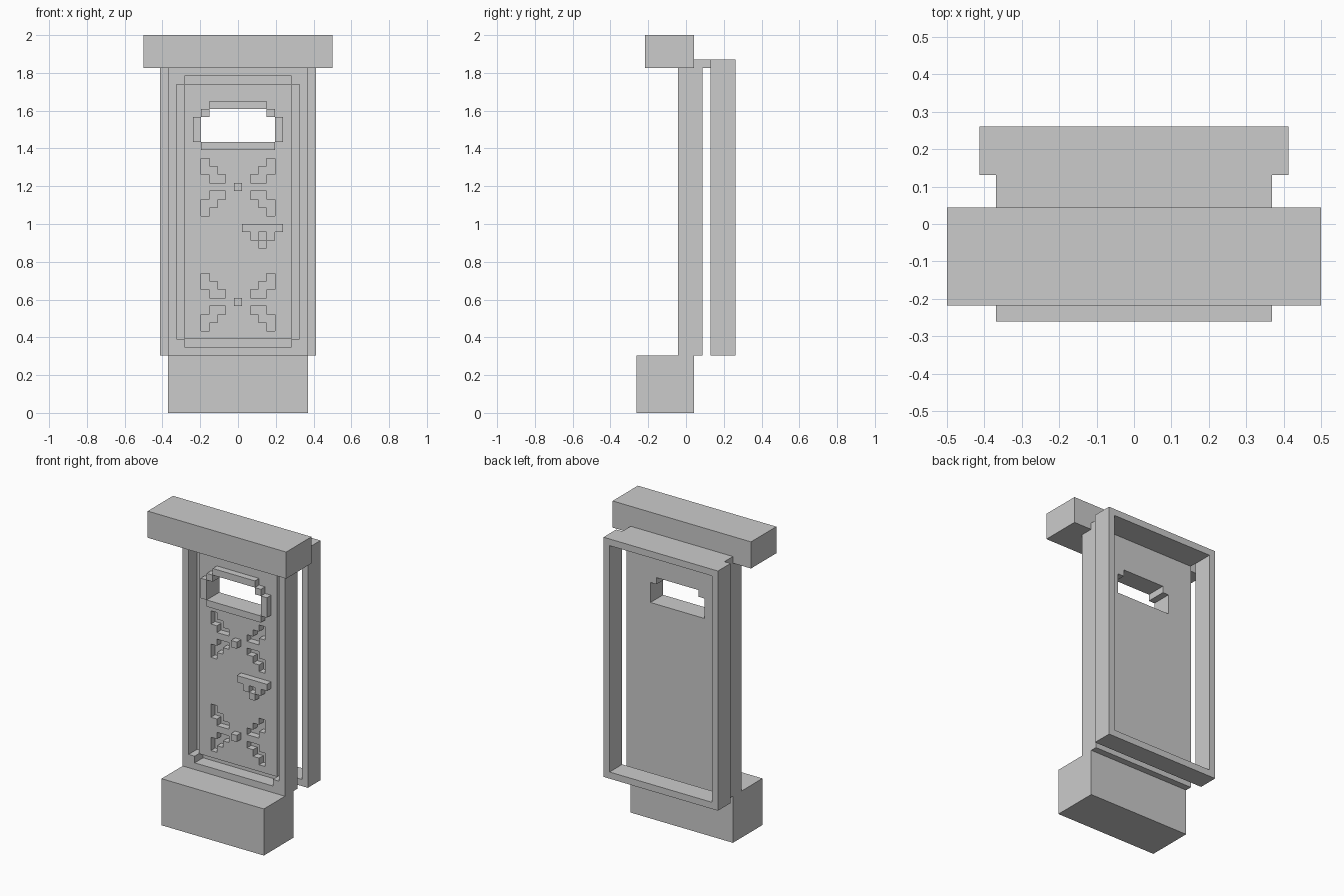
import bpy, bmesh

if "Cube" in bpy.data.objects:
    bpy.data.objects.remove(bpy.data.objects["Cube"])

U = 1 / 23  # the whole door sits on a grid of this pitch


def box(name, x0, x1, y0, y1, z0, z1):
    bm = bmesh.new()
    bmesh.ops.create_cube(bm, size=1)
    for v in bm.verts:
        v.co.x = U * (x1 if v.co.x > 0 else x0)
        v.co.y = U * (y1 if v.co.y > 0 else y0)
        v.co.z = U * (z1 if v.co.z > 0 else z0)
    me = bpy.data.meshes.new(name)
    bm.to_mesh(me)
    bm.free()
    ob = bpy.data.objects.new(name, me)
    bpy.context.collection.objects.link(ob)
    return ob


def plate(name, outlines, y0, y1):
    """Upright plate: first outline is the border, the others are holes (x, z)."""
    cu = bpy.data.curves.new(name, 'CURVE')
    cu.dimensions = '2D'
    cu.fill_mode = 'BOTH'
    cu.extrude = (y1 - y0) * U / 2
    for pts in outlines:
        sp = cu.splines.new('POLY')
        sp.points.add(len(pts) - 1)
        for p, (x, z) in zip(sp.points, pts):
            p.co = (x * U, z * U, 0, 1)
        sp.use_cyclic_u = True
        sp.use_smooth = False
    tmp = bpy.data.objects.new(name + "_outline", cu)
    bpy.context.collection.objects.link(tmp)
    dg = bpy.context.evaluated_depsgraph_get()
    me = bpy.data.meshes.new_from_object(tmp.evaluated_get(dg))
    bpy.data.objects.remove(tmp)
    bm = bmesh.new()
    bm.from_mesh(me)
    bmesh.ops.remove_doubles(bm, verts=bm.verts, dist=1e-5)
    for v in bm.verts:  # stand the plate up
        x, z, d = v.co
        v.co = (x, (y0 + y1) / 2 * U - d, z)
    bmesh.ops.recalc_face_normals(bm, faces=bm.faces)
    bm.to_mesh(me)
    bm.free()
    me.name = name
    ob = bpy.data.objects.new(name, me)
    bpy.context.collection.objects.link(ob)
    return ob


def rect(w, z0, z1):
    return [(-w, z0), (w, z0), (w, z1), (-w, z1)]


# Outlines
window = [(-4.5, 33), (4.5, 33), (4.5, 36), (3.5, 36),
          (3.5, 37), (-3.5, 37), (-3.5, 36), (-4.5, 36)]
right_notches = [(6.5, 8), (6.5, 9), (7.5, 9), (7.5, 40), (6.5, 40), (6.5, 41)]
opening = right_notches + [(-x, z) for x, z in reversed(right_notches)]
petal = [(4.5, 3.5), (3.5, 3.5), (3.5, 2.5), (2.5, 2.5), (2.5, 1.5),
         (1.5, 1.5), (1.5, .5), (3.5, .5), (3.5, 1.5), (4.5, 1.5)]
flowers = (27.5, 13.5)
petals = [[(sx * x, c + sz * z) for x, z in petal]
          for c in flowers for sx in (-1, 1) for sz in (-1, 1)]

# Base block and lintel
box("base", -8.5, 8.5, -6, 1, 0, 7)
box("lintel", -11.5, 11.5, -5, 1, 42, 46)

# Door: outer frame, carved inner panel, backing
plate("door_frame", [rect(8.5, 7, 42), opening], -1, 1)
plate("carved_panel", [rect(6.5, 9, 40), window] + petals, 0, 1)
plate("door_backing", [rect(8.5, 7, 42), window], 1, 2)

# Rear frame and the bridge that holds it
plate("rear_frame", [rect(9.5, 7, 43), rect(8.5, 8, 42)], 3, 6)
box("bridge", -8.5, 8.5, 1, 3, 42, 43)

# Raised window trim
box("window_trim_top", -3.5, 3.5, -1, 0, 37, 38)
box("window_sill", -4.5, 4.5, -1, 0, 32, 33)
for side, s in (("left", -1), ("right", 1)):
    for part, a, b, z0, z1 in (("corner", 3.5, 4.5, 36, 37), ("side", 4.5, 5.5, 33, 36)):
        x0, x1 = sorted((s * a, s * b))
        box(f"window_trim_{part}_{side}", x0, x1, -1, 0, z0, z1)

# Flower centres
for c in flowers:
    box("flower_centre", -.5, .5, -1, 0, c - .5, c + .5)

# Stepped handle
box("handle_bar", .5, 5.5, -1, 0, 22, 23)
box("handle_step_left", 1.5, 2.5, -1, 0, 21, 22)
box("handle_step_right", 3.5, 4.5, -1, 0, 21, 22)
box("handle_tip", 2.5, 3.5, -1, 0, 20, 21)
